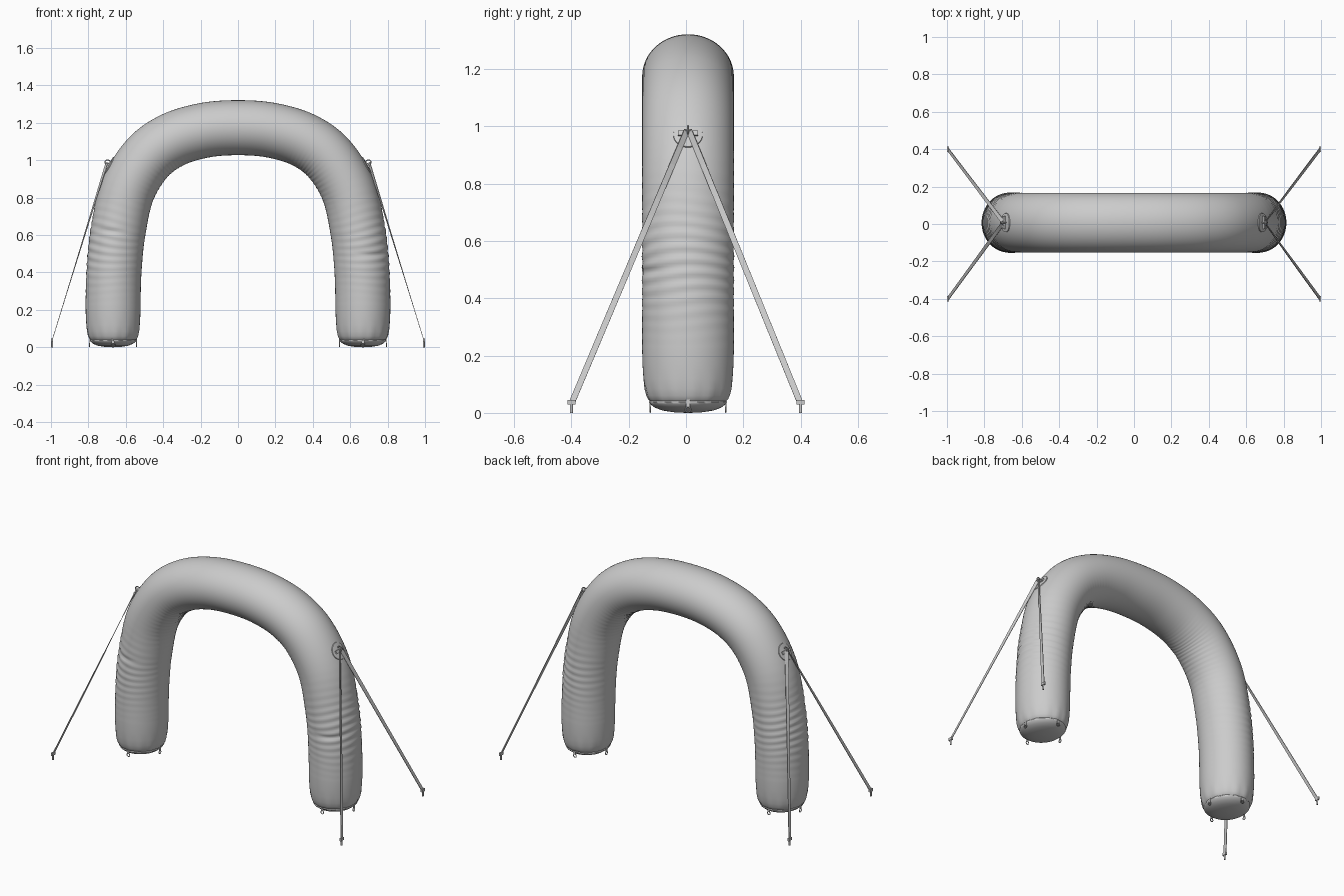
import bpy, math
from mathutils import Vector, Matrix

if "Cube" in bpy.data.objects:
    bpy.data.objects.remove(bpy.data.objects["Cube"])

CY, RN, RY = 0.007, 0.147, 0.16      # tube centre in y, in-plane and depth radii
HALF = [(-.668, .0), (-.668, .22), (-.662, .42), (-.641, .62), (-.590, .84),
        (-.485, 1.01), (-.35, 1.108), (-.18, 1.16), (0, 1.174)]
PATH = HALF + [(-x, z) for x, z in HALF[-2::-1]]
LAST = len(PATH) - 1


def centre(u):
    """Catmull-Rom point on the arch centreline."""
    i = min(max(int(u), 0), LAST - 1)
    t = u - i
    p = [Vector(PATH[min(max(k, 0), LAST)]) for k in range(i - 1, i + 3)]
    return .5 * (2 * p[1] + (p[2] - p[0]) * t + (2 * p[0] - 5 * p[1] + 4 * p[2] - p[3]) * t * t
                 + (3 * p[1] - p[0] - 3 * p[2] + p[3]) * t ** 3)


def surf(u, a, off=0.0):
    """Point on the tube; a = 0 faces outward from the arch."""
    c = centre(u)
    d = (centre(min(u + .01, LAST)) - centre(max(u - .01, 0))).normalized()
    n = Vector((-d.y, d.x))
    left = c.x < 0
    # soft fabric ripples on the legs, strongest outside
    mask = math.exp(-((c.y - .53) / .17) ** 2) * (.5 + .5 * math.cos(a)) ** .7
    r = .0028 * mask * math.sin(c.y * 150 + 1.3 * math.sin(2 * a + c.y * 9))
    # one sharp crease on each leg
    z0 = (.62 if left else .50) + .012 * math.sin(a * 2)
    r -= .006 * math.exp(-((c.y - z0) / .012) ** 2) * math.exp(-((a - 5.1) / .6) ** 2)
    # fine puckers on the inside of the bends
    bend = math.exp(-((abs(c.x) - .48) / .12) ** 2) * max(0, -math.cos(a)) ** 2
    r += .0015 * bend * math.sin(u * 40)
    k = off + r
    q = c + n * (RN + k) * math.cos(a)
    return Vector((q.x, CY + (RY + k) * math.sin(a), q.y))


def make(name, verts, faces, smooth=True):
    me = bpy.data.meshes.new(name)
    me.from_pydata(verts, [], faces)
    ob = bpy.data.objects.new(name, me)
    bpy.context.collection.objects.link(ob)
    bpy.context.view_layer.objects.active = ob
    ob.select_set(True)
    bpy.ops.object.mode_set(mode='EDIT')
    bpy.ops.mesh.select_all(action='SELECT')
    bpy.ops.mesh.normals_make_consistent(inside=False)
    bpy.ops.object.mode_set(mode='OBJECT')
    if smooth:
        bpy.ops.object.shade_smooth_by_angle(angle=math.radians(50))
    ob.select_set(False)
    return ob


def box(name, centre_, axes, size):
    """Box from three axis directions and full sizes."""
    c = Vector(centre_)
    v = [c + sum((Vector(axes[k]) * size[k] * s[k] / 2 for k in range(3)), Vector())
         for s in [(i, j, k) for i in (-1, 1) for j in (-1, 1) for k in (-1, 1)]]
    f = [(0, 1, 3, 2), (4, 6, 7, 5), (0, 4, 5, 1), (2, 3, 7, 6), (0, 2, 6, 4), (1, 5, 7, 3)]
    return make(name, v, f, False)


def ring(name, loc, axis, R, r):
    bpy.ops.mesh.primitive_torus_add(major_radius=R, minor_radius=r, major_segments=20,
                                     minor_segments=8, location=loc,
                                     rotation=Vector(axis).to_track_quat('Z', 'Y').to_euler())
    ob = bpy.context.object
    ob.name = name
    bpy.ops.object.shade_smooth_by_angle(angle=math.radians(50))
    ob.select_set(False)


# inflated arch: rounded feet with a bulging sole, swept tube between
SEG, N = 64, 300
FOOT = [(.0, .03), (.002, .3), (.008, .55), (.018, .72), (.03, .82), (.038, .85), (.042, .835),
        (.047, .865), (.06, .905), (.085, .945), (.12, .972), (.17, .992)]


def foot(x0, out):
    rings = []
    for z, f in FOOT:
        row = []
        for k in range(SEG):
            a = 2 * math.pi * k / SEG
            g = f + (.010 * math.sin(14 * a) if .04 < z < .1 else 0)
            row.append(Vector((x0 + out * RN * g * math.cos(a), CY + RY * g * math.sin(a), z)))
        rings.append(row)
    return rings


rows = foot(PATH[0][0], -1)
for i in range(N + 1):
    u = 1 + (LAST - 2) * i / N
    rows.append([surf(u, 2 * math.pi * k / SEG) for k in range(SEG)])
rows += foot(PATH[-1][0], 1)[::-1]
verts = [v for row in rows for v in row]
faces = [(i * SEG + k, i * SEG + (k + 1) % SEG, (i + 1) * SEG + (k + 1) % SEG, (i + 1) * SEG + k)
         for i in range(len(rows) - 1) for k in range(SEG)]
faces += [tuple(range(SEG)), tuple(range(len(verts) - SEG, len(verts)))]
make("inflated_arch", verts, faces)

# anchor position on the left shoulder
u_left = min((i * .01 for i in range(300, 700)), key=lambda u: abs(surf(u, 0).z - .972))

for s, side in ((-1, "left"), (1, "right")):
    u0 = u_left if s < 0 else LAST - u_left
    p = surf(u0, 0)
    per_u = (surf(u0 + .05, 0) - surf(u0 - .05, 0)).length / .1
    tan = (surf(u0 + .05, 0) - surf(u0 - .05, 0)).normalized()
    nrm = Vector((-tan.z, 0, tan.x))

    # round reinforcement patch hugging the tube
    pv = [surf(u0, 0, .004)]
    for R, off in ((.025, .004), (.05, .004), (.053, -.002)):
        pv += [surf(u0 + R * math.cos(t * math.pi / 16) / per_u,
                    R * math.sin(t * math.pi / 16) / RY, off) for t in range(32)]
    pf = [(0, 1 + k, 1 + (k + 1) % 32) for k in range(32)]
    pf += [(1 + j * 32 + k, 1 + j * 32 + (k + 1) % 32, 33 + j * 32 + (k + 1) % 32, 33 + j * 32 + k)
           for j in range(2) for k in range(32)]
    make(side + "_anchor_patch", pv, pf)

    # webbing tab and ring holding the straps
    box(side + "_anchor_tab", p + nrm * .006, (tan, (0, 1, 0), nrm), (.018, .07, .008))
    top = Vector((s * .697, CY, .988))
    ring(side + "_anchor_ring", top, (0, 1, 0), .014, .003)
    box(side + "_ring_loop", (p + nrm * .006 + top) / 2, (tan, (0, 1, 0), nrm), (.006, .018, .026))

    for d, end in ((-1, "front"), (1, "back")):
        name = f"{side}_{end}_"
        # flat guy strap, slightly twisted toward its top
        a = top + Vector((s * .004, d * .004, -.002))
        b = Vector((s * .994, d * .398, .036))
        ax = (b - a).normalized()
        flat = Vector((s * .95, 0, .31))
        v = []
        STEPS = 16
        for i in range(STEPS + 1):
            t = i / STEPS
            rot = Matrix.Rotation(.6 * (1 - t) ** 2 * d, 3, ax)
            w = rot @ ax.cross(flat).normalized() * .0105
            h = rot @ flat.normalized() * .0015
            c = a.lerp(b, t)
            v += [c + w + h, c - w + h, c - w - h, c + w - h]
        f = [(i * 4 + k, i * 4 + (k + 1) % 4, i * 4 + 4 + (k + 1) % 4, i * 4 + 4 + k)
             for i in range(STEPS) for k in range(4)]
        f += [(0, 1, 2, 3), tuple(range(STEPS * 4, STEPS * 4 + 4))]
        make(name + "strap", v, f, False)

        # buckle and ground stake
        box(name + "buckle", (s * .994, d * .4, .037), ((1, 0, 0), (0, 1, 0), (0, 0, 1)),
            (.011, .028, .017))
        bpy.ops.mesh.primitive_cylinder_add(vertices=12, radius=.0055, depth=.034,
                                            location=(s * .994, d * .4, .017))
        bpy.context.object.name = name + "stake"
        bpy.ops.object.shade_smooth_by_angle(angle=math.radians(50))
        bpy.context.object.select_set(False)

    # four tie-down loops around each foot
    for k in range(4):
        dx, dy = ((1, 0), (0, 1), (-1, 0), (0, -1))[k]
        c = Vector((s * .668 + dx * .125, CY + dy * .132, .012))
        ring(f"{side}_foot_loop_{k + 1}", c, (dx, dy, 0), .0095, .0025)
        box(f"{side}_foot_tab_{k + 1}", c + Vector((0, 0, .021)),
            ((dx, dy, 0), (-dy, dx, 0), (0, 0, 1)), (.004, .014, .026))
